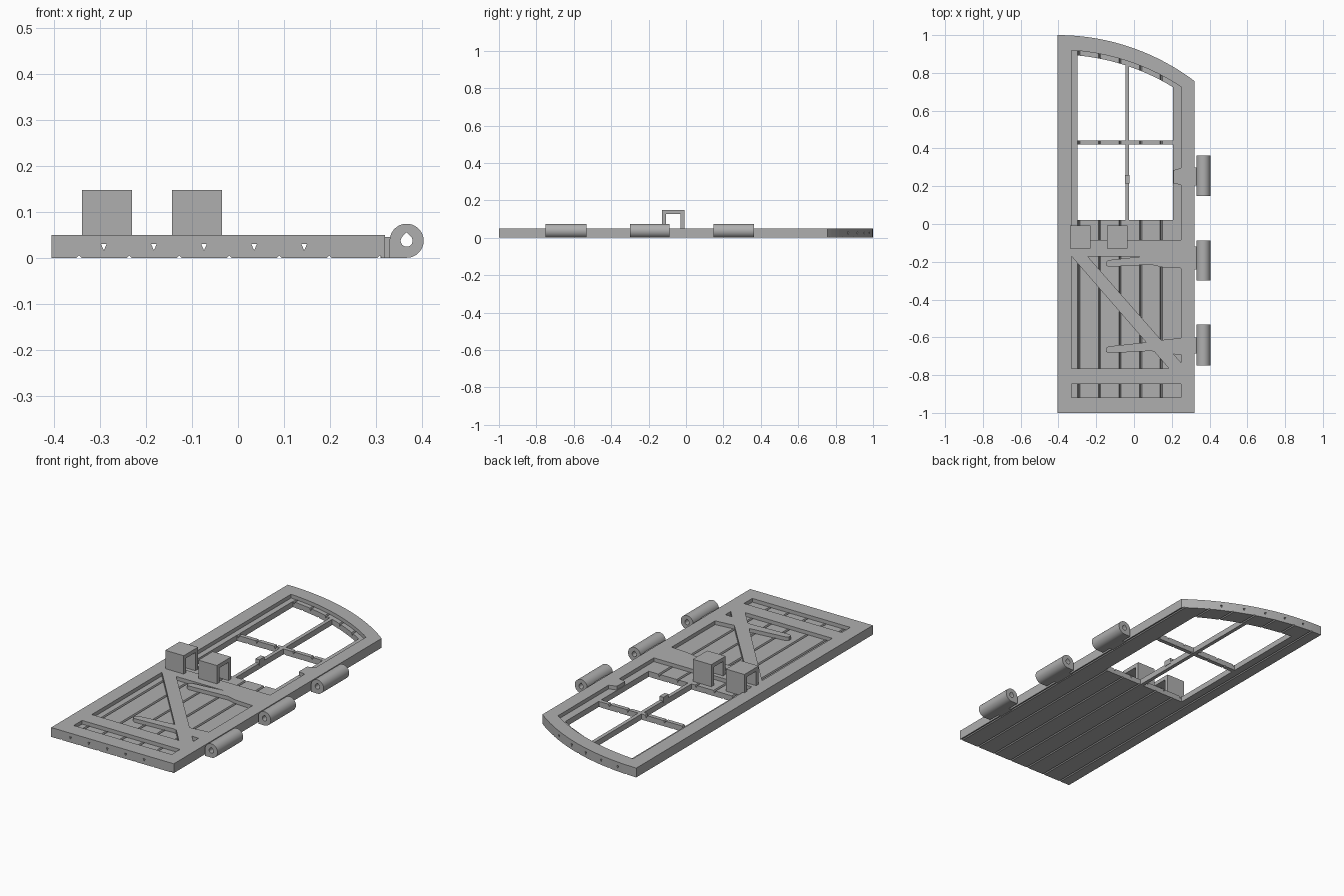
import bpy, bmesh, math
from mathutils import Vector

if "Cube" in bpy.data.objects:
    bpy.data.objects.remove(bpy.data.objects["Cube"], do_unlink=True)

GREY = (0.43, 0.43, 0.43, 1)
mat = bpy.data.materials.new("plain grey")
mat.use_nodes = True
mat.diffuse_color = GREY
mat.node_tree.nodes["Principled BSDF"].inputs["Base Color"].default_value = GREY

PLANK, TOP = 0.03, 0.05        # top of the boards, top of the frame
LEFT, RIGHT = -0.406, 0.32


def prism(name, pts, lo, hi, axis="z"):
    """Extrude a 2D profile along an axis."""
    place = {"x": lambda a, b, h: (h, a, b),
             "y": lambda a, b, h: (a, h, b),
             "z": lambda a, b, h: (a, b, h)}[axis]
    bm = bmesh.new()
    face = bm.faces.new([bm.verts.new(place(a, b, lo)) for a, b in pts])
    ext = bmesh.ops.extrude_face_region(bm, geom=[face])
    moved = [v for v in ext["geom"] if isinstance(v, bmesh.types.BMVert)]
    bmesh.ops.translate(bm, verts=moved, vec=Vector(place(0, 0, hi - lo)))
    bmesh.ops.recalc_face_normals(bm, faces=bm.faces)
    mesh = bpy.data.meshes.new(name)
    bm.to_mesh(mesh)
    bm.free()
    mesh.materials.append(mat)
    ob = bpy.data.objects.new(name, mesh)
    bpy.context.collection.objects.link(ob)
    return ob


def rect(x0, x1, y0, y1):
    return [(x0, y0), (x1, y0), (x1, y1), (x0, y1)]


def arched(x0, x1, y0, centre, radius, n=24):
    """Rectangle whose top edge follows an arc centred over the left side."""
    pts = [(x0, y0), (x1, y0)]
    for i in range(n + 1):
        x = x1 + (x0 - x1) * i / n
        pts.append((x, centre + math.sqrt(radius ** 2 - (x - LEFT) ** 2)))
    return pts


def combine(ob, other, op="DIFFERENCE"):
    """Apply a boolean and discard the tool object."""
    mod = ob.modifiers.new("bool", "BOOLEAN")
    mod.operation, mod.solver, mod.object = op, "EXACT", other
    other.hide_render = True
    bpy.context.view_layer.objects.active = ob
    bpy.ops.object.modifier_apply(modifier=mod.name)
    bpy.data.objects.remove(other, do_unlink=True)


outline = arched(LEFT, RIGHT, -1, -0.206, 1.206)

# Boards with the window opening and its glazing bars
boards = prism("boards", outline, 0, PLANK)
opening = prism("opening", arched(-0.3, 0.207, 0.02, -0.275, 1.172), -0.1, 0.2)
combine(opening, prism("cut_h", rect(-0.5, 0.5, 0.42, 0.442), -0.2, 0.3))
combine(opening, prism("cut_v", rect(-0.046, -0.026, -0.1, 1.1), -0.2, 0.3))
combine(boards, opening)

# V grooves between boards, staggered on the two sides
for i in range(7):
    x = -0.346 + 0.109 * i
    combine(boards, prism("groove", [(x - 0.007, -0.002), (x + 0.007, -0.002), (x, 0.005)], -1.1, 1.1, "y"))
for i in range(5):
    x = -0.292 + 0.109 * i
    combine(boards, prism("groove", [(x - 0.007, PLANK + 0.002), (x + 0.007, PLANK + 0.002),
                                     (x, PLANK - 0.014)], -1.1, 1.1, "y"))

# Raised frame with window, lower panel and bottom slot recesses
frame = prism("frame", outline, PLANK, TOP)
recesses = [arched(-0.33, 0.25, -0.085, -0.271, 1.193),
            rect(-0.33, 0.25, -0.765, -0.172),
            rect(-0.33, 0.25, -0.918, -0.847)]
for pts in recesses:
    combine(frame, prism("recess", pts, -0.1, 0.2))

# Diagonal brace
prism("brace", [(-0.33, -0.172), (-0.245, -0.172), (0.25, -0.735), (0.25, -0.765), (0.185, -0.765)],
      PLANK, TOP)

# Tapered hinge straps and the short upper hinge plate
for name, y in (("middle_strap", -0.205), ("lower_strap", -0.662)):
    prism(name, [(-0.135, y - 0.022), (0.09, y - 0.01), (0.15, y - 0.024), (0.26, y - 0.03),
                 (0.26, y + 0.06), (0.12, y + 0.045), (0.05, y + 0.034), (-0.135, y + 0.014),
                 (-0.148, y + 0.004), (-0.148, y - 0.014)], PLANK, TOP)
prism("upper_plate", [(0.21, 0.215), (0.26, 0.205), (0.26, 0.3), (0.21, 0.285)], 0.005, TOP)

# Latch block on the vertical glazing bar
prism("latch_block", rect(-0.048, -0.024, 0.215, 0.26), PLANK - 0.01, TOP)

# Hinge barrels with drop-shaped pin holes
CX, CZ, R, HOLE = 0.367, 0.037, 0.037, 0.013
barrel = [(CX - R, 0), (CX, 0)]
barrel += [(CX + R * math.sin(a), CZ - R * math.cos(a))
           for a in (math.radians(6 * k) for k in range(1, 46))]
drop = [(CX + HOLE * math.cos(a), CZ + HOLE * math.sin(a))
        for a in (math.radians(135 + 15 * k) for k in range(19))]
drop.append((CX, CZ + HOLE * 1.42))
for name, y0, y1, leaf0, leaf1 in (("upper", 0.147, 0.363, 0.205, 0.3),
                                   ("middle", -0.3, -0.087, -0.24, -0.12),
                                   ("lower", -0.75, -0.533, -0.685, -0.6)):
    hinge = prism(name + "_hinge", barrel, y0, y1, "y")
    combine(hinge, prism("pin_hole", drop, y0 - 0.1, y1 + 0.1, "y"))
    bpy.ops.object.select_all(action="DESELECT")
    hinge.select_set(True)
    bpy.context.view_layer.objects.active = hinge
    bpy.ops.object.shade_smooth_by_angle(angle=math.radians(30))
    prism(name + "_hinge_leaf", rect(RIGHT - 0.01, CX - R + 0.004, leaf0, leaf1), 0, 0.045)

# Two square bracket handles
bracket = [(-0.129, TOP), (-0.129, 0.148), (-0.008, 0.148), (-0.008, PLANK),
           (-0.03, PLANK), (-0.03, 0.127), (-0.108, 0.127), (-0.108, TOP)]
for name, x in (("right_bracket", -0.34), ("left_bracket", -0.144)):
    prism(name, bracket, x, x + 0.109, "x")
